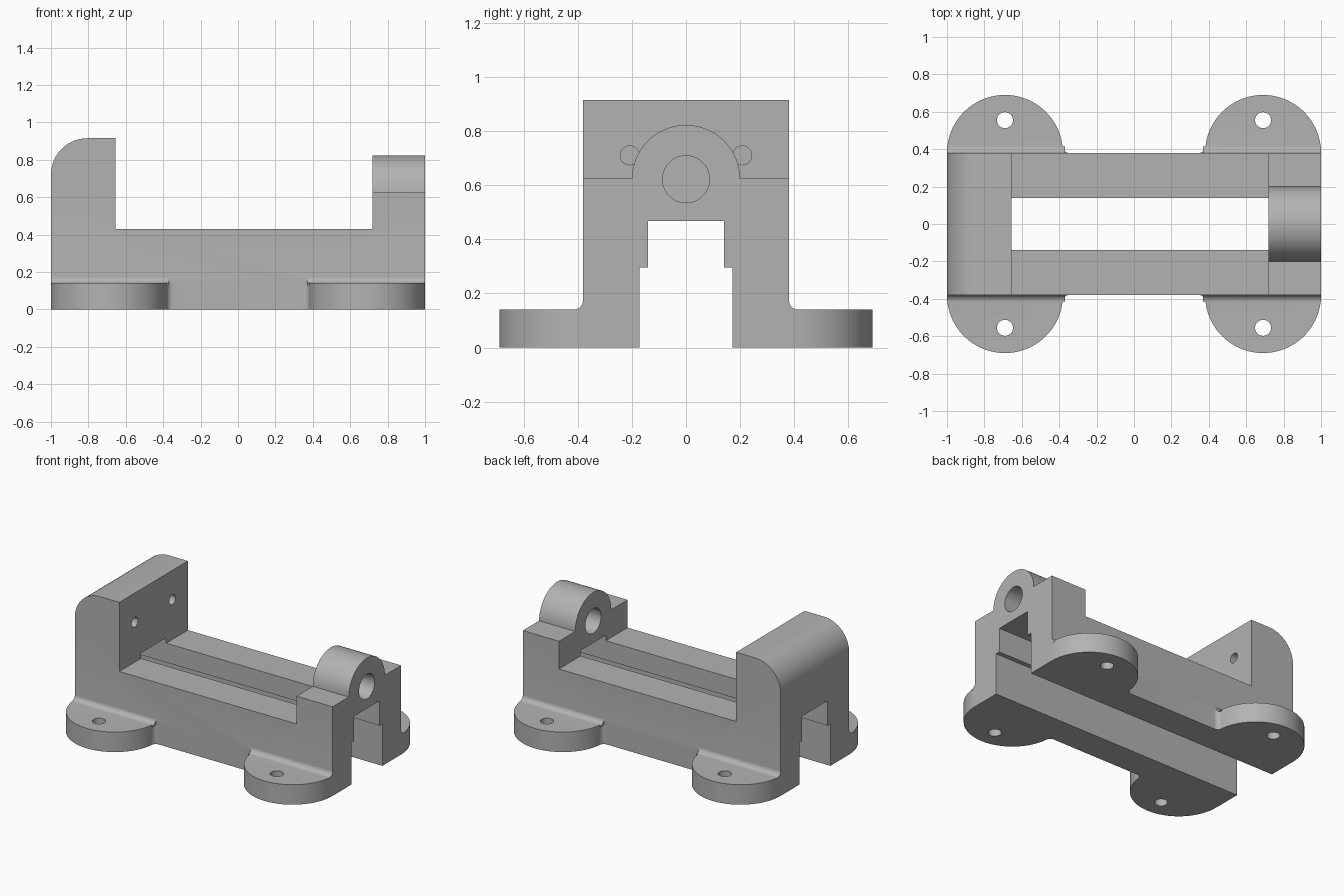
import bpy, bmesh, math
from mathutils import Vector

if "Cube" in bpy.data.objects:
    bpy.data.objects.remove(bpy.data.objects["Cube"])

grey = bpy.data.materials.new("light grey")
grey.diffuse_color = (0.45, 0.45, 0.45, 1)
grey.use_nodes = True
grey.node_tree.nodes["Principled BSDF"].inputs["Base Color"].default_value = grey.diffuse_color


def arc(cx, cy, r, a0, a1, n):
    return [(cx + r * math.cos(a0 + (a1 - a0) * i / n),
             cy + r * math.sin(a0 + (a1 - a0) * i / n)) for i in range(n + 1)]


def prism(name, outline, lo, hi, place):
    """Extrude a 2D outline from lo to hi; place(a, b, t) gives the 3D point."""
    bm = bmesh.new()
    n = len(outline)
    low = [bm.verts.new(Vector(place(a, b, lo))) for a, b in outline]
    high = [bm.verts.new(Vector(place(a, b, hi))) for a, b in outline]
    bm.faces.new(low)
    bm.faces.new(high)
    for i in range(n):
        j = (i + 1) % n
        bm.faces.new((low[i], low[j], high[j], high[i]))
    bmesh.ops.recalc_face_normals(bm, faces=bm.faces)
    mesh = bpy.data.meshes.new(name)
    bm.to_mesh(mesh)
    bm.free()
    mesh.materials.append(grey)
    ob = bpy.data.objects.new(name, mesh)
    bpy.context.collection.objects.link(ob)
    return ob


def combine(target, other, operation):
    mod = target.modifiers.new(operation.lower(), 'BOOLEAN')
    mod.operation, mod.solver, mod.object = operation, 'EXACT', other
    bpy.context.view_layer.objects.active = target
    bpy.ops.object.modifier_apply(modifier=mod.name)
    bpy.data.objects.remove(other)


def along_x(a, b, t):
    return (t, a, b)


def along_y(a, b, t):
    return (a, t, b)


def along_z(a, b, t):
    return (a, b, t)


PI, TAU = math.pi, 2 * math.pi
W = 0.38                       # half width of the body

# Body: side profile with rounded fixed jaw and lower screw support
side = [(-1, 0), (1, 0), (1, 0.625), (0.72, 0.625), (0.72, 0.43),
        (-0.655, 0.43), (-0.655, 0.915)]
side += arc(-0.805, 0.72, 0.195, PI / 2, PI, 16)
body = prism("vise_body", side, -W, W, along_y)

# Round boss on the screw support
boss = arc(0, 0.622, 0.2, 0, PI, 40) + [(-0.2, 0.55), (0.2, 0.55)]
combine(body, prism("screw_boss", boss, 0.72, 1, along_x), 'UNION')

# Four mounting lugs with blended corners
R, F, H = 0.31, 0.035, 0.14
dx = math.sqrt((R + F) ** 2 - F ** 2)
tangent = math.asin(F / (R + F))
lug = [(-R, -0.08)] + arc(0, 0, R, PI, tangent, 40)
lug += arc(dx, F, F, PI + tangent, 1.5 * PI, 8)[1:] + [(dx, -0.08)]
fillet = [(-0.05, H - 0.01), (F, H - 0.01)]
fillet += arc(F, H + F, F, 1.5 * PI, PI, 8) + [(-0.05, H + F)]
for sx in (-1, 1):
    for sy in (-1, 1):
        def lug_place(u, v, z):
            return (sx * (0.69 - u), sy * (W + v), z)

        def fillet_place(v, z, u):
            return lug_place(u, v, z)

        combine(body, prism("mounting_lug", lug, 0, H, lug_place), 'UNION')
        combine(body, prism("lug_fillet", fillet, -R, R + 0.01, fillet_place), 'UNION')
        hole = arc(sx * 0.69, sy * 0.555, 0.043, 0, TAU, 24)[:-1]
        combine(body, prism("lug_hole", hole, -0.1, 0.3, along_z), 'DIFFERENCE')

# Stepped slide channel through the whole length
channel = [(-0.172, -0.1), (0.172, -0.1), (0.172, 0.295), (0.14, 0.295),
           (0.14, 0.468), (-0.14, 0.468), (-0.14, 0.295), (-0.172, 0.295)]
combine(body, prism("slide_channel", channel, -1.1, 1.1, along_x), 'DIFFERENCE')

# Screw hole through the boss
screw = arc(0, 0.622, 0.087, 0, TAU, 36)[:-1]
combine(body, prism("screw_hole", screw, 0.6, 1.1, along_x), 'DIFFERENCE')

# Blind bolt holes in the fixed jaw
for sy in (-1, 1):
    bolt = arc(sy * 0.208, 0.71, 0.035, 0, TAU, 24)[:-1]
    combine(body, prism("jaw_bolt_hole", bolt, -0.85, -0.5, along_x), 'DIFFERENCE')

bpy.ops.object.select_all(action='DESELECT')
body.select_set(True)
bpy.context.view_layer.objects.active = body
bpy.ops.object.shade_smooth_by_angle(angle=math.radians(30))
